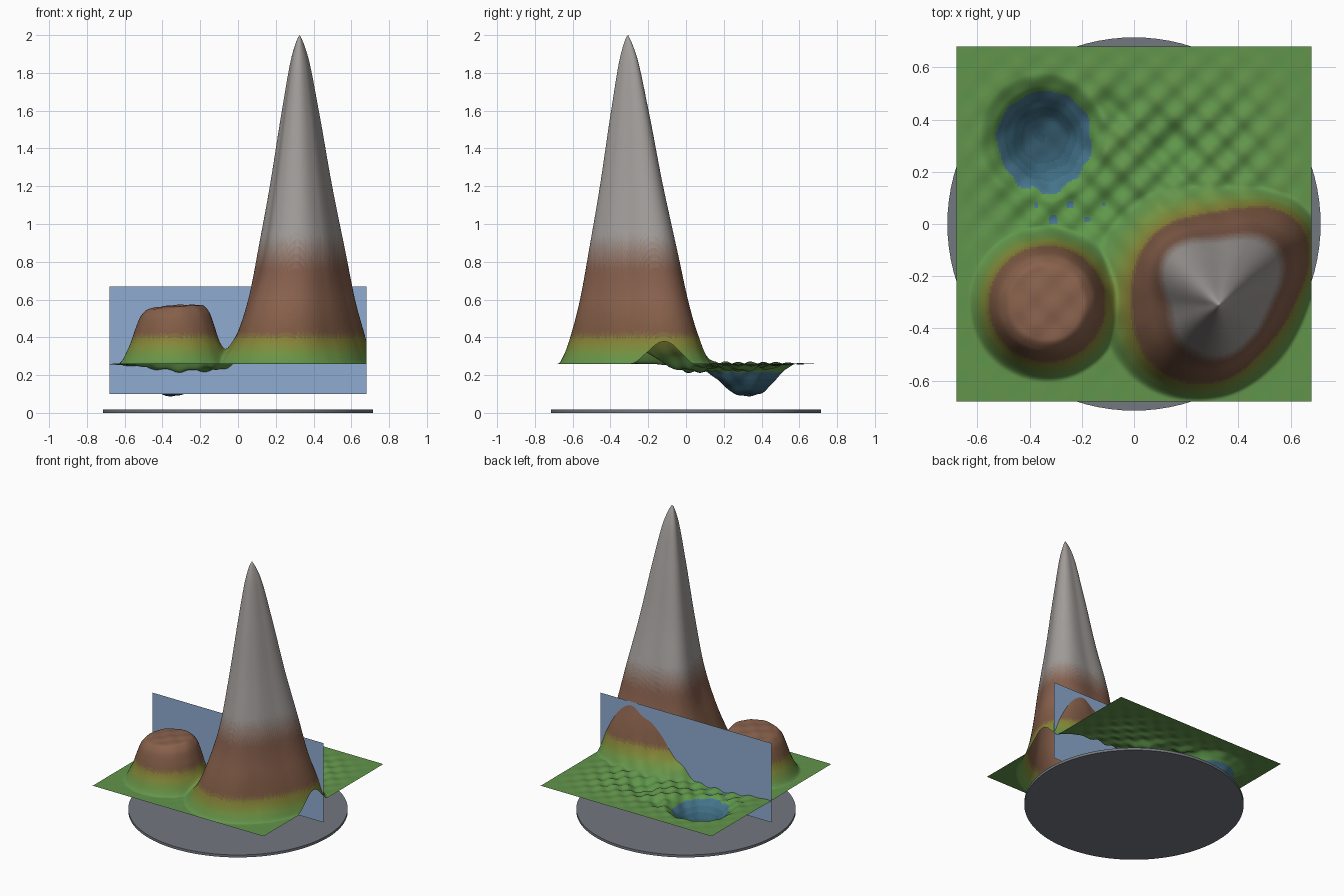
import bpy, bmesh, math

if "Cube" in bpy.data.objects:
    bpy.data.objects.remove(bpy.data.objects["Cube"])

HALF, BASE, N = 0.68, 0.26, 200


def srgb(c):
    return tuple(v / 12.92 if v < 0.04 else ((v + 0.055) / 1.055) ** 2.4 for v in c)


def material(name, colour):
    m = bpy.data.materials.new(name)
    m.diffuse_color = (*srgb(colour), 1)
    m.use_nodes = True
    m.node_tree.nodes["Principled BSDF"].inputs["Base Color"].default_value = m.diffuse_color
    return m


def curve(xs, ys, x):
    """Monotone cubic through the given points, clamped at both ends."""
    if x <= xs[0]:
        return ys[0]
    if x >= xs[-1]:
        return ys[-1]
    d = [(ys[i + 1] - ys[i]) / (xs[i + 1] - xs[i]) for i in range(len(xs) - 1)]
    i = next(k for k in range(len(d)) if x <= xs[k + 1])

    def slope(k):
        if k == 0:
            return d[0] * 0.5
        if k == len(d):
            return 0
        a, b = d[k - 1], d[k]
        return 2 * a * b / (a + b) if a * b > 0 else 0
    h = xs[i + 1] - xs[i]
    t = (x - xs[i]) / h
    return ((2 * t**3 - 3 * t**2 + 1) * ys[i] + (t**3 - 2 * t**2 + t) * h * slope(i)
            + (3 * t**2 - 2 * t**3) * ys[i + 1] + (t**3 - t**2) * h * slope(i + 1))


def around(vals, angle):
    """Smooth periodic interpolation of radii spaced evenly round a circle."""
    n = len(vals)
    f = (angle / math.tau) % 1 * n
    i, t = int(f), f - int(f)
    a, b, c, d = (vals[(i + k) % n] for k in (-1, 0, 1, 2))
    return b + 0.5 * t * (c - a + t * (2 * a - 5 * b + 4 * c - d + t * (3 * (b - c) + d - a)))


# Peak contour radii every 45 degrees, counter-clockwise from +x
UPPER = [.20, .31, .255, .28, .19, .205, .205, .18]
LOWER = [.29, .44, .36, .37, .34, .345, .295, .245]
FOOT = [.35, .50, .46, .52, .48, .43, .36, .32]


def peak(x, y):
    dx, dy = x - .325, y + .31
    r, a = math.hypot(dx, dy), math.atan2(dy, dx)
    if r > .55:
        return 0
    u, l, f = (around(v, a) for v in (UPPER, LOWER, FOOT))
    radii = [0, .17 * u, .42 * u, .71 * u, u, (u + l) / 2, l, .55 * l + .45 * f, f]
    return curve(radii, [1.74, 1.64, 1.34, .94, .59, .33, .14, .055, 0], r)


def hill(x, y):
    r = math.hypot(x + .335, y + .305)
    return curve([0, .14, .18, .21, .24, .30], [.31, .30, .265, .19, .10, 0], r) * (1 + .25 * (x + .335))


def gauss(x, y, cx, cy, sx, sy):
    return math.exp(-((x - cx) / sx) ** 2 - ((y - cy) / sy) ** 2)


def height(x, y):
    up = math.hypot(peak(x, y), hill(x, y))
    bowl = curve([0, .07, .13, .17, .20, .25], [.172, .155, .10, .055, .025, 0],
                 math.hypot(x + .345, y - .33))
    dip = (.042 * gauss(x, y, -.25, .04, .28, .16) + .035 * gauss(x, y, .15, .29, .10, .10)
           + .03 * gauss(x, y, -.07, .44, .06, .06))
    k = math.tau / .1
    bump = (math.sin(k * (x + y) * .75) + math.sin(k * (x - y) * .75 + 1)
            + .6 * math.sin(k * .33 * (x + .4 * y)))
    edge = min(1, (HALF - abs(x)) / .3) * min(1, (HALF - abs(y)) / .3)
    fade = edge * (.25 + .75 / (1 + math.exp(-(y + .05) * 20)))
    calm = 1 / (1 + 3 * peak(x, y)) / (1 + 8 * bowl)
    return BASE + up - bowl - dip * (1 - min(1, up * 4)) + .006 * bump * fade * calm


# Colour by altitude
RAMP = [(.08, (.18, .31, .38)), (.15, (.22, .40, .48)), (.212, (.29, .47, .57)),
        (.218, (.37, .60, .29)), (.26, (.38, .58, .30)), (.30, (.42, .58, .27)),
        (.36, (.52, .54, .22)), (.395, (.53, .50, .22)), (.42, (.49, .35, .26)),
        (.60, (.55, .39, .31)), (.76, (.52, .37, .30)), (.94, (.64, .62, .61)), (2.1, (.66, .64, .64))]


def colour(z):
    for (a, ca), (b, cb) in zip(RAMP, RAMP[1:]):
        if z <= b:
            t = max(0, (z - a) / (b - a))
            return tuple(p + (q - p) * t for p, q in zip(ca, cb))
    return RAMP[-1][1]


def add_object(name, bm, mats=()):
    me = bpy.data.meshes.new(name)
    bm.to_mesh(me)
    bm.free()
    for m in mats:
        me.materials.append(m)
    ob = bpy.data.objects.new(name, me)
    bpy.context.collection.objects.link(ob)
    return ob


# Terrain sheet
bm = bmesh.new()
bmesh.ops.create_grid(bm, x_segments=N, y_segments=N, size=HALF)
for v in bm.verts:
    v.co.z = height(v.co.x, v.co.y)
top = max(bm.verts, key=lambda v: v.co.z)
top.co.z = 2
slots, mats = {}, []
for f in bm.faces:
    z = f.calc_center_median().z
    band = min(50, int(z / .02)) if z > .215 else -int(z / .03)
    if band not in slots:
        slots[band] = len(mats)
        mid = (band + .5) * .02 if band > 0 else min(.21, (-band + .5) * .03)
        mats.append(material("altitude_band", colour(max(mid, .22) if band > 0 else mid)))
    f.material_index = slots[band]
    f.smooth = True
add_object("terrain", bm, mats)

# Upright section plane through the middle
bm = bmesh.new()
bm.faces.new([bm.verts.new(p) for p in ((-HALF, 0, .10), (HALF, 0, .10), (HALF, 0, .67), (-HALF, 0, .67))])
add_object("section_plane", bm, [material("pale_blue", (.56, .67, .82))])

# Round base plate
bpy.ops.mesh.primitive_cylinder_add(vertices=96, radius=.715, depth=.018, location=(0, 0, .009))
base = bpy.context.object
base.name = "base_plate"
base.data.materials.append(material("slate", (.45, .47, .50)))
bpy.ops.object.shade_smooth_by_angle()
